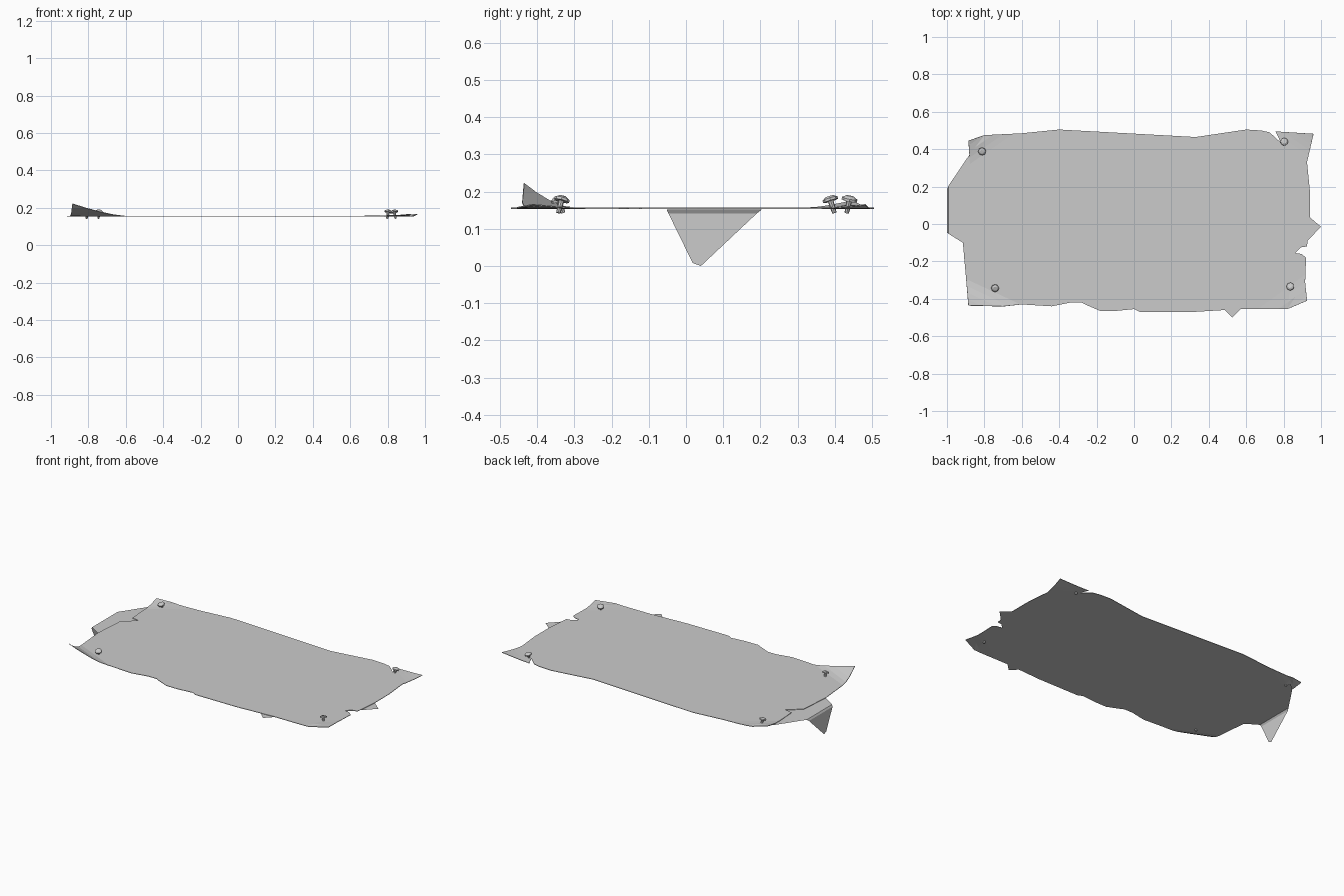
import bpy, bmesh, math
from mathutils import Vector, Matrix

Z = 0.156

# corner curls: corner x, y, reach along x, reach along y, lift
CURLS = [(-0.885, -0.44, 0.30, 0.14, 0.07),
         (-0.885, 0.455, 0.20, 0.14, 0.022),
         (0.93, -0.42, 0.22, 0.16, 0.012),
         (0.96, 0.485, 0.20, 0.14, 0.010)]


def finish(bm, name):
    me = bpy.data.meshes.new(name)
    bm.to_mesh(me)
    bm.free()
    ob = bpy.data.objects.new(name, me)
    bpy.context.collection.objects.link(ob)
    return ob


def sheet(name, pts, z, thick=0.0, curl=False):
    """Flat torn piece from an outline, with optional curled corners."""
    bm = bmesh.new()
    bm.faces.new([bm.verts.new((x, y, z)) for x, y in pts])
    bmesh.ops.triangulate(bm, faces=bm.faces[:])
    if curl:
        for cx, cy, rx, ry, lift in CURLS:
            sx, sy = math.copysign(1, cx), math.copysign(1, cy)
            n = Vector((sx / rx, sy / ry, 0))
            # crease lines across the corner
            for t in (0, 0.25, 0.5, 0.75):
                co = Vector((cx - sx * rx * (1 - t), cy, z))
                near = [f for f in bm.faces]
                geom = near + bm.edges[:] + bm.verts[:]
                bmesh.ops.bisect_plane(bm, geom=geom, plane_co=co, plane_no=n)
            for v in bm.verts:
                s = 1 - abs(v.co.x - cx) / rx - abs(v.co.y - cy) / ry
                if s > 0:
                    v.co.z += lift * s ** 1.6
    bmesh.ops.recalc_face_normals(bm, faces=bm.faces[:])
    if sum(f.normal.z for f in bm.faces) < 0:
        bmesh.ops.reverse_faces(bm, faces=bm.faces[:])
    ob = finish(bm, name)
    if thick:
        m = ob.modifiers.new("thickness", 'SOLIDIFY')
        m.thickness = thick
        m.offset = -1
    return ob


# main torn sheet
outline = [(-0.885, 0.445), (-0.80, 0.475), (-0.60, 0.485), (-0.40, 0.505),
           (0.33, 0.465), (0.60, 0.505), (0.68, 0.50), (0.725, 0.49),
           (0.785, 0.435), (0.757, 0.495), (0.96, 0.482), (0.925, 0.33),
           (0.94, 0.18), (0.94, 0.03), (0.925, -0.12), (0.89, -0.125),
           (0.86, -0.155), (0.895, -0.16), (0.92, -0.18), (0.915, -0.31),
           (0.925, -0.41), (0.82, -0.455), (0.57, -0.455), (0.485, -0.46),
           (0.32, -0.47), (0.03, -0.47), (0, -0.455), (-0.10, -0.465),
           (-0.18, -0.465), (-0.25, -0.435), (-0.28, -0.42), (-0.34, -0.42),
           (-0.44, -0.44), (-0.60, -0.43), (-0.70, -0.44), (-0.885, -0.435),
           (-0.915, -0.10), (-0.90, 0.10), (-0.82, 0.17), (-0.87, 0.18),
           (-0.88, 0.37)]
sheet("torn_sheet", outline, Z + 0.001, 0.003, curl=True)

# backing panel under the middle
sheet("backing_panel", [(0.60, 0.31), (-0.60, 0.335), (-0.61, -0.29), (0.55, -0.325)], Z - 0.003)

# diagonal strip poking out at the right and front edges
sheet("diagonal_strip", [(1.0, -0.015), (0.935, 0.04), (0.445, -0.44), (0.485, -0.46),
                         (0.525, -0.50), (0.57, -0.455)], Z - 0.004)

# left patch lying under the sheet
sheet("left_patch", [(-0.37, 0.185), (-0.62, -0.18), (-0.61, -0.28), (-0.915, -0.10),
                     (-0.992, -0.052), (-0.992, 0.204), (-0.88, 0.37), (-0.83, 0.42)], Z - 0.004)

# flap of the patch folded down
bm = bmesh.new()
rows = [[(-0.992, -0.052, Z - 0.004), (-0.992, 0.204, Z - 0.004)],
        [(-0.999, -0.047, 0.141), (-0.999, 0.19, 0.141)],
        [(-1.0, 0.018, 0.008), (-1.0, 0.04, 0.0)]]
rows = [[bm.verts.new(c) for c in r] for r in rows]
for a, b in zip(rows, rows[1:]):
    bm.faces.new((a[0], a[1], b[1], b[0]))
finish(bm, "hanging_flap")


# four tilted nails
def nail(name, x, y, tx, ty):
    bm = bmesh.new()

    def cone(r1, r2, d, z):
        bmesh.ops.create_cone(bm, cap_ends=True, segments=8, radius1=r1, radius2=r2,
                              depth=d, matrix=Matrix.Translation((0, 0, z)))
    cone(0.006, 0.008, 0.038, 0.005)      # shaft
    cone(0.021, 0.021, 0.007, 0.0235)     # head rim
    cone(0.021, 0.011, 0.006, 0.030)      # head crown
    ob = finish(bm, name)
    ob.location = (x, y, Z)
    ob.rotation_euler = (tx, ty, 0)


for i, n in enumerate([(-0.81, 0.395, 0.3, -0.1), (0.80, 0.435, -0.2, 0.15),
                       (-0.745, -0.335, 0.35, 0.1), (0.84, -0.34, -0.25, -0.2)]):
    nail("nail_%d" % (i + 1), *n)
